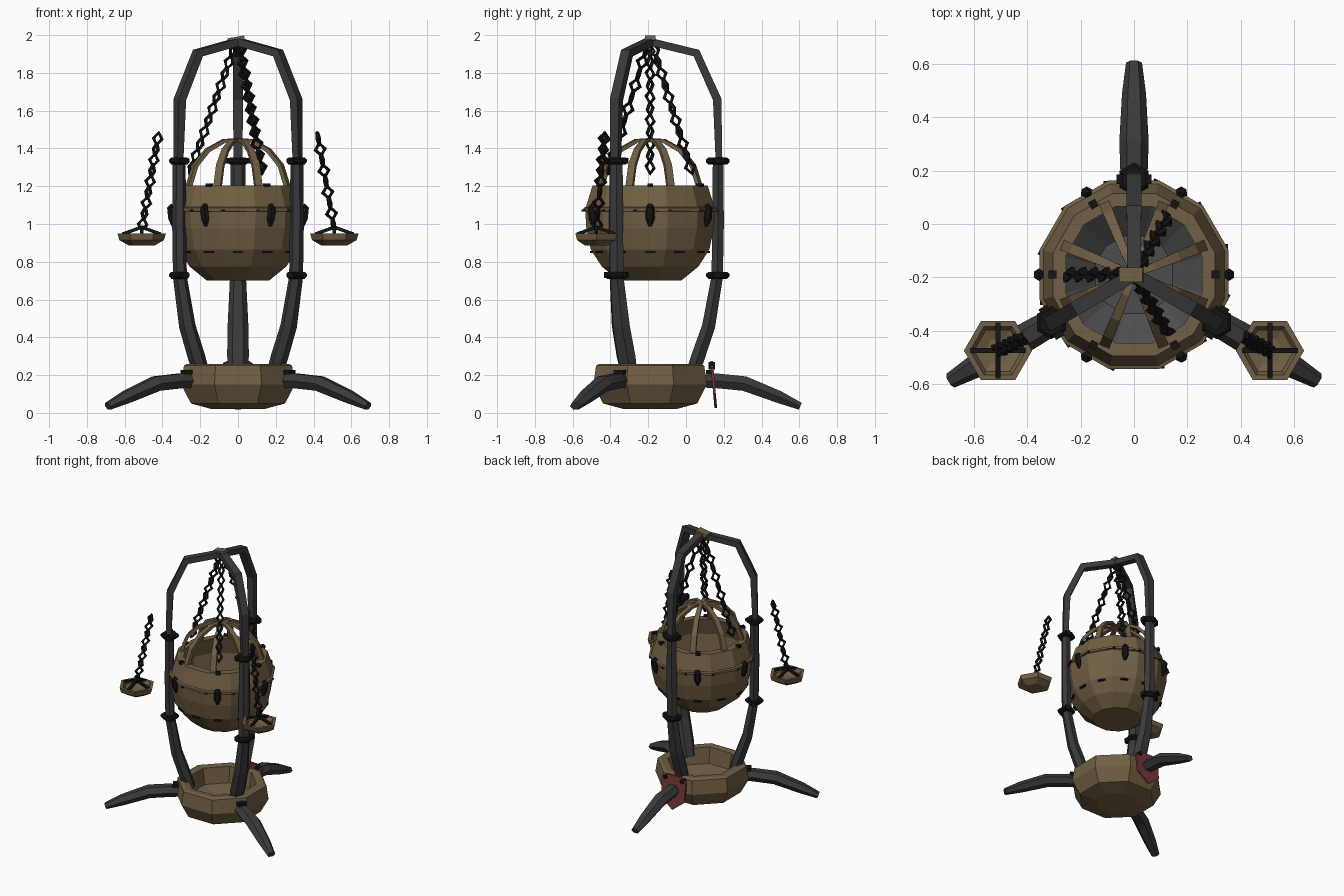
import bpy, bmesh, math
from mathutils import Vector, Matrix

if "Cube" in bpy.data.objects:
    bpy.data.objects.remove(bpy.data.objects["Cube"])

CY = -0.19                      # the hanging bowl's axis is at y = CY
AXIS = Vector((0, CY, 0))
LEGS = (90, 210, 330)


def mat(name, rgb):
    m = bpy.data.materials.new(name)
    m.diffuse_color = (*rgb, 1)
    m.use_nodes = True
    m.node_tree.nodes["Principled BSDF"].inputs["Base Color"].default_value = m.diffuse_color
    return m


BRONZE = mat("bronze", (0.165, 0.115, 0.058))
IRON = mat("dark iron", (0.042, 0.042, 0.044))
BLACK = mat("black iron", (0.007, 0.007, 0.007))
RED = mat("dull red", (0.17, 0.04, 0.037))
ASH = mat("ash grey", (0.075, 0.075, 0.078))


def finish(name, bm, *mats):
    bmesh.ops.recalc_face_normals(bm, faces=bm.faces)
    me = bpy.data.meshes.new(name)
    bm.to_mesh(me)
    bm.free()
    for m in mats:
        me.materials.append(m)
    ob = bpy.data.objects.new(name, me)
    bpy.context.collection.objects.link(ob)
    return ob


def skin(bm, rings, closed=False):
    """Bridge rings of points; cap the ends unless closed into a loop."""
    vr = [[bm.verts.new(p) for p in r] for r in rings]
    n = len(vr[0])
    pairs = list(zip(vr, vr[1:])) + ([(vr[-1], vr[0])] if closed else [])
    for a, b in pairs:
        for i in range(n):
            j = (i + 1) % n
            bm.faces.new((a[i], a[j], b[j], b[i]))
    if not closed:
        bm.faces.new(vr[0])
        bm.faces.new(vr[-1])


def lathe(bm, profile, sides, centre, offset=0.0):
    rings = []
    for r, z in profile:
        rings.append([centre + Vector((r * math.cos(t), r * math.sin(t), z))
                      for t in (offset + 2 * math.pi * k / sides for k in range(sides))])
    skin(bm, rings)


def limb(bm, deg, path, sides=6):
    """Sweep along (radius, height, width, thickness) points in a radial plane."""
    a = math.radians(deg)
    out, side = Vector((math.cos(a), math.sin(a), 0)), Vector((-math.sin(a), math.cos(a), 0))
    pts = [out * p[0] + Vector((0, 0, p[1])) for p in path]
    rings = []
    for i, (r, z, w, t) in enumerate(path):
        d = (pts[min(i + 1, len(pts) - 1)] - pts[max(i - 1, 0)]).normalized()
        nrm = d.cross(side)
        c = AXIS + pts[i]
        off = math.pi / 4 if sides == 4 else 0
        k = math.sqrt(2) if sides == 4 else 1
        rings.append([c + side * (w / 2 * k * math.cos(off + q)) + nrm * (t / 2 * k * math.sin(off + q))
                      for q in (2 * math.pi * s / sides for s in range(sides))])
    skin(bm, rings)


def box(bm, centre, size, rot=None):
    m = Matrix.Translation(centre) @ (rot or Matrix()) @ Matrix.Diagonal((*size, 1))
    bmesh.ops.create_cube(bm, size=1, matrix=m)


def spin(deg):
    return Matrix.Rotation(math.radians(deg), 4, 'Z')


def polar(r, deg, z):
    return AXIS + spin(deg) @ Vector((r, 0, z))


def chain(name, start, end, links):
    """Diamond links, each turned a quarter against the one before."""
    bm = bmesh.new()
    d = end - start
    step = d.length / links
    frame = d.to_track_quat('Z', 'Y').to_matrix().to_4x4()
    for k in range(links):
        m = Matrix.Translation(start + d * ((k + 0.5) / links)) @ frame @ spin(35 + 90 * k)
        rings = []
        for s in range(4):
            u = Vector((math.cos(s * math.pi / 2), 0, math.sin(s * math.pi / 2)))
            c = Vector((u.x * 0.026, 0, u.z * step * 0.56))
            rings.append([m @ (c + u * (0.011 * math.cos(q)) + Vector((0, 0.011 * math.sin(q), 0)))
                          for q in (math.pi / 2 * t for t in range(4))])
        skin(bm, rings, closed=True)
    finish(name, bm, BLACK)


# base dish, hollow on top
bm = bmesh.new()
lathe(bm, [(0.15, 0.02), (0.27, 0.05), (0.325, 0.15), (0.31, 0.25), (0.29, 0.26),
           (0.24, 0.255), (0.22, 0.14), (0.1, 0.12)], 8, AXIS, math.pi / 8)
finish("base_dish", bm, BRONZE)

# feet, posts, arched arms and collars, three times around the axis
for deg in LEGS:
    bm = bmesh.new()
    limb(bm, deg, [(0.26, 0.165, 0.08, 0.07), (0.35, 0.17, 0.1, 0.09), (0.50, 0.155, 0.11, 0.09),
                   (0.68, 0.085, 0.09, 0.075), (0.795, 0.035, 0.06, 0.045)])
    finish("foot", bm, IRON)
    bm = bmesh.new()
    limb(bm, deg, [(0.22, 0.2, 0.1, 0.08), (0.255, 0.3, 0.115, 0.085), (0.31, 0.46, 0.11, 0.08),
                   (0.355, 0.72, 0.085, 0.07), (0.36, 1.0, 0.085, 0.07), (0.36, 1.34, 0.08, 0.065)])
    finish("post", bm, IRON)
    bm = bmesh.new()
    limb(bm, deg, [(0.365, 1.32, 0.045, 0.035), (0.355, 1.66, 0.055, 0.045), (0.245, 1.905, 0.055, 0.045),
                   (0.0, 1.965, 0.05, 0.04)], 4)
    finish("arched_arm", bm, IRON)
    bm = bmesh.new()
    for z in (0.73, 1.335):
        lathe(bm, [(0.05, z - 0.02), (0.063, z - 0.006), (0.063, z + 0.006), (0.05, z + 0.016)],
              6, polar(0.358, deg, 0), math.radians(deg))
        for s in (-1, 1):
            box(bm, polar(0.358, deg, z) + spin(deg) @ Vector((0, s * 0.055, 0)),
                (0.035, 0.022, 0.03), spin(deg))
    finish("post_collars", bm, BLACK)
    # bracket where the foot meets the base
    bm = bmesh.new()
    box(bm, polar(0.315, deg, 0.215), (0.04, 0.06, 0.025), spin(deg))
    finish("foot_bracket", bm, BLACK)

# small plate on the crown
bm = bmesh.new()
box(bm, Vector((-0.01, CY, 1.978)), (0.09, 0.055, 0.025), Matrix.Rotation(math.radians(-10), 4, 'Y'))
finish("crown_plate", bm, BRONZE)

# hanging bowl, open on top, with ash inside
bm = bmesh.new()
lathe(bm, [(0.17, 0.70), (0.265, 0.775), (0.325, 0.865), (0.35, 0.98), (0.355, 1.065), (0.366, 1.07),
           (0.366, 1.085), (0.352, 1.09), (0.315, 1.205), (0.265, 1.205), (0.30, 1.08), (0.27, 0.88),
           (0.15, 0.79)], 12, AXIS, math.pi / 12)
bm.normal_update()
for f in bm.faces:
    c = f.calc_center_median()
    if (c - AXIS).xy.length < 0.22 and c.z > 0.78:
        f.material_index = 1
finish("hanging_bowl", bm, BRONZE, ASH)

# cage ribs over the bowl
bm = bmesh.new()
for k in range(8):
    limb(bm, 22.5 + 45 * k, [(0.285, 1.19, 0.04, 0.022), (0.245, 1.31, 0.04, 0.022), (0.175, 1.39, 0.036, 0.022),
                    (0.08, 1.44, 0.03, 0.02), (0.0, 1.445, 0.02, 0.02)], 4)
finish("cage_ribs", bm, BRONZE)

# clips, seam pins and rim studs around the bowl
bm = bmesh.new()
for k in range(6):
    a = 60 * k
    limb(bm, a, [(0.338, 0.99, 0.02, 0.03), (0.35, 1.03, 0.05, 0.045), (0.358, 1.085, 0.045, 0.04),
                 (0.345, 1.10, 0.03, 0.03)])
    box(bm, polar(0.305, a, 1.205), (0.03, 0.03, 0.02), spin(a))
finish("bowl_clips", bm, BLACK)
bm = bmesh.new()
for k in range(12):
    a = 30 * k
    box(bm, polar(0.308, a, 0.852), (0.018, 0.055, 0.012), spin(a))
    box(bm, polar(0.352, a + 13, 1.072), (0.018, 0.07, 0.01), spin(a))
finish("bowl_seam_pins", bm, BLACK)

# chains holding the bowl
for deg in (60, 180, 300):
    chain("bowl_chain", polar(0.015, deg, 1.95), polar(0.255, deg, 1.27), 11)

# side pans with cross bars and their chains
for s in (-1, 1):
    c = Vector((s * 0.51, -0.475, 0))
    bm = bmesh.new()
    lathe(bm, [(0.07, 0.887), (0.118, 0.915), (0.128, 0.95), (0.105, 0.95), (0.09, 0.925), (0.05, 0.912)], 6, c)
    finish("side_pan", bm, BRONZE)
    bm = bmesh.new()
    for k in range(4):
        t = Matrix.Rotation(math.radians(20), 4, 'Y')
        box(bm, c + Vector((0, 0, 0.965)) + spin(90 * k) @ Vector((0.05, 0, 0)),
            (0.11, 0.018, 0.018), spin(90 * k) @ t)
    finish("pan_cross", bm, BLACK)
    chain("pan_chain", c + Vector((0, 0, 0.97)), Vector((s * 0.42, -0.43, 1.48)), 9)

# shield plate behind the base, on a slight tilt
bm = bmesh.new()
outline = [(-0.1, 0.24), (-0.06, 0.275), (0.06, 0.275), (0.1, 0.24), (0.095, 0.1), (0.0, 0.025), (-0.095, 0.1)]
skin(bm, [[Vector((x, 0.16 - 0.09 * z + d, z)) for x, z in outline] for d in (-0.007, 0.007)])
finish("shield_plate", bm, RED)
bm = bmesh.new()
for x in (-0.07, 0.07):
    box(bm, Vector((x, 0.137, 0.25)), (0.028, 0.035, 0.028), Matrix.Rotation(0.6, 4, 'Y'))
finish("shield_bolts", bm, BLACK)
